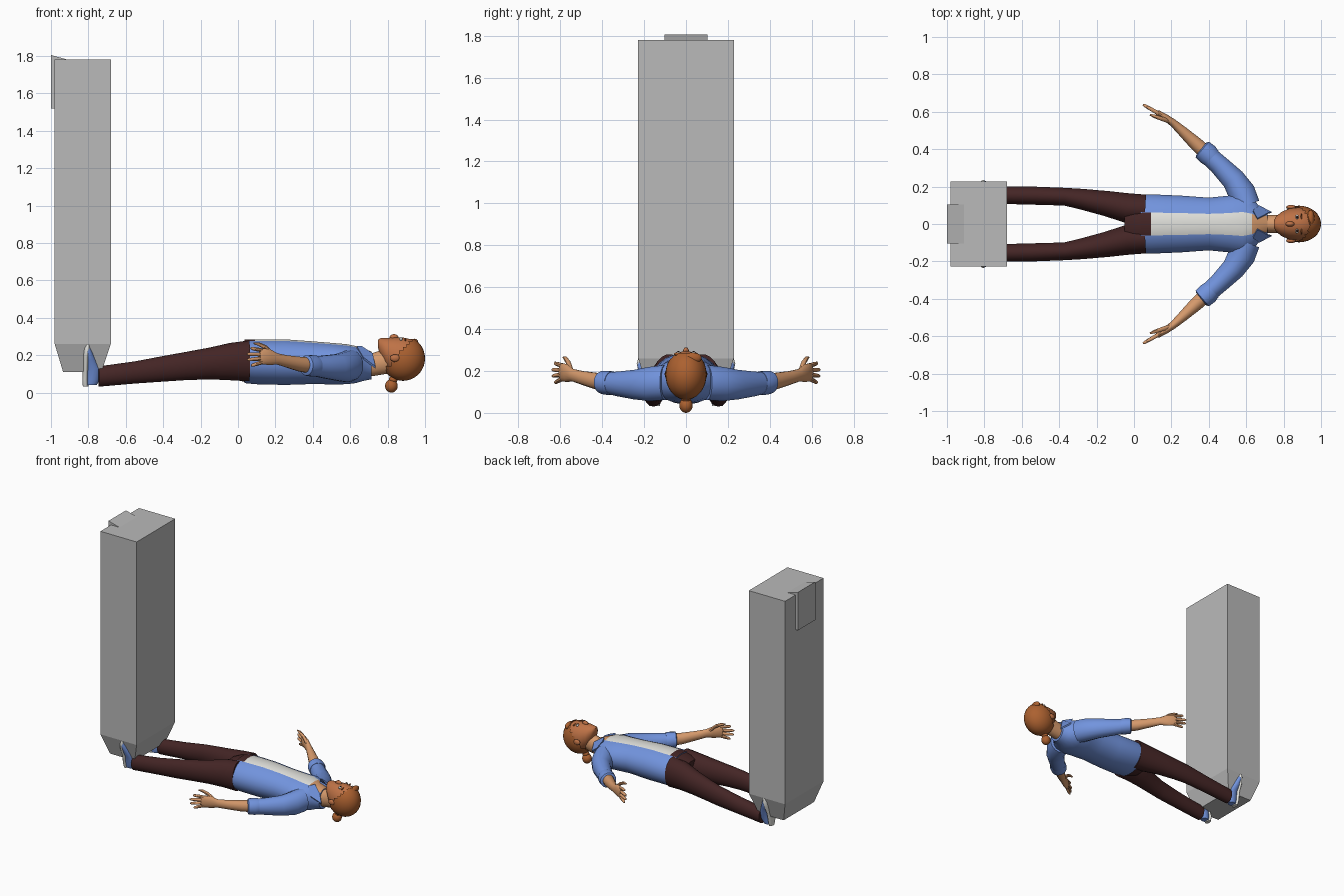
import bpy, bmesh, math
from mathutils import Vector


def mat(name, r, g, b):
    m = bpy.data.materials.new(name)
    lin = [((c / 255 + 0.055) / 1.055) ** 2.4 for c in (r, g, b)]
    m.diffuse_color = (*lin, 1)
    return m


GREY = mat("locker grey", 186, 186, 186)
BLUE = mat("denim blue", 114, 148, 222)
WHITE = mat("off white", 226, 226, 221)
BROWN = mat("dark brown cloth", 68, 37, 37)
SKIN = mat("skin", 214, 154, 108)
FACE = mat("face tan", 190, 114, 70)
HAIR = mat("auburn hair", 172, 97, 48)
DARK = mat("dark eyes", 45, 25, 20)
LIP = mat("lips", 150, 70, 52)


def finish(name, bm, mats, rule=None, smooth=True):
    bmesh.ops.recalc_face_normals(bm, faces=bm.faces)
    if rule:
        for f in bm.faces:
            f.material_index = rule(f.calc_center_median())
    me = bpy.data.meshes.new(name)
    bm.to_mesh(me)
    bm.free()
    for m in mats:
        me.materials.append(m)
    if smooth:
        me.shade_smooth()
        me.set_sharp_from_angle(angle=math.radians(45))
    ob = bpy.data.objects.new(name, me)
    bpy.context.collection.objects.link(ob)
    return ob


def loft(name, secs, mats, n=16, upright=False, rule=None):
    """Sections (x, y, z, r1, r2): elliptical rings across a level path, or level rings if upright."""
    bm = bmesh.new()
    rings = []
    for i, (x, y, z, r1, r2) in enumerate(secs):
        a, b = secs[max(i - 1, 0)], secs[min(i + 1, len(secs) - 1)]
        t = Vector((b[0] - a[0], b[1] - a[1], 0)).normalized()
        u, v = Vector((-t.y, t.x, 0)), Vector((0, 0, 1))
        if upright:
            u, v = Vector((1, 0, 0)), Vector((0, 1, 0))
        ring = []
        for k in range(n):
            ang = 2 * math.pi * (k + 0.5) / n
            ring.append(bm.verts.new(Vector((x, y, z)) + u * r1 * math.cos(ang) + v * r2 * math.sin(ang)))
        rings.append(ring)
    for p, q in zip(rings, rings[1:]):
        for k in range(n):
            bm.faces.new((p[k], p[(k + 1) % n], q[(k + 1) % n], q[k]))
    bm.faces.new(rings[0])
    bm.faces.new(rings[-1])
    return finish(name, bm, mats, rule)


def ball(name, loc, rad, m, seg=16, keep=None):
    bm = bmesh.new()
    bmesh.ops.create_uvsphere(bm, u_segments=seg, v_segments=seg // 2 + 2, radius=1)
    for v in bm.verts:
        v.co = Vector(loc) + Vector(v.co[i] * rad[i] for i in range(3))
    if keep:
        bad = [f for f in bm.faces if not keep(f.calc_center_median())]
        bmesh.ops.delete(bm, geom=bad, context='FACES')
    return finish(name, bm, [m])


# Tall locker with a tapered foot
bm = bmesh.new()
rings = []
for z, x0, x1, y in ((0.11, -0.935, -0.73, 0.18), (0.26, -0.98, -0.68, 0.228), (1.78, -0.98, -0.68, 0.228)):
    rings.append([bm.verts.new(p) for p in ((x0, -y, z), (x1, -y, z), (x1, y, z), (x0, y, z))])
for p, q in zip(rings, rings[1:]):
    for k in range(4):
        bm.faces.new((p[k], p[(k + 1) % 4], q[(k + 1) % 4], q[k]))
bm.faces.new(rings[0])
bm.faces.new(rings[-1])
finish("locker", bm, [GREY], smooth=False)

# Hooked plate over the locker's rear top edge
bm = bmesh.new()
prof = ((-1, 1.52), (-1, 1.805), (-0.91, 1.78), (-0.98, 1.775), (-0.98, 1.52))
sides = [[bm.verts.new((x, y, z)) for x, z in prof] for y in (-0.103, 0.103)]
for k in range(5):
    bm.faces.new((sides[0][k], sides[0][(k + 1) % 5], sides[1][(k + 1) % 5], sides[1][k]))
bm.faces.new(sides[0])
bm.faces.new(sides[1])
finish("hook_plate", bm, [GREY], smooth=False)


# Torso: open jacket over a pale top, trousers below and throat above
def torso_rule(c):
    if c.z < 0.19 or abs(c.y) > 0.36 * (0.155 if c.x < 0.6 else 0.12):
        return 0
    return 2 if c.x < 0.09 else 1 if c.x < 0.65 else 3


loft("jacket", [(0.035, 0, 0.167, 0.155, 0.117), (0.09, 0, 0.165, 0.16, 0.121), (0.25, 0, 0.163, 0.153, 0.123),
                (0.4, 0, 0.16, 0.142, 0.115), (0.5, 0, 0.155, 0.152, 0.112), (0.58, 0, 0.152, 0.168, 0.108),
                (0.63, 0, 0.15, 0.145, 0.1), (0.67, 0, 0.15, 0.095, 0.088), (0.715, 0, 0.145, 0.066, 0.074)],
     [BLUE, WHITE, BROWN, SKIN], 24, rule=torso_rule)
loft("hips", [(-0.05, 0, 0.165, 0.12, 0.085), (-0.01, 0, 0.167, 0.155, 0.1),
              (0.05, 0, 0.167, 0.152, 0.114), (0.09, 0, 0.165, 0.15, 0.114)], [BROWN], 24)
loft("neck", [(0.66, 0, 0.148, 0.055, 0.065), (0.72, 0, 0.15, 0.05, 0.063), (0.8, 0, 0.17, 0.05, 0.07)], [SKIN])

for s, side in ((1, "left"), (-1, "right")):
    # Collar flap
    bm = bmesh.new()
    flap = [bm.verts.new(p) for p in ((0.735, s * 0.065, 0.14), (0.72, s * 0.062, 0.21),
                                      (0.66, s * 0.03, 0.25), (0.635, s * 0.075, 0.248), (0.67, s * 0.1, 0.19))]
    f = bm.faces.new(flap)
    ext = bmesh.ops.extrude_face_region(bm, geom=[f])
    for v in ext["geom"]:
        if isinstance(v, bmesh.types.BMVert):
            v.co += Vector((0, -s * 0.006, -0.012))
    finish(side + "_collar", bm, [BLUE])

    # Trouser leg
    loft(side + "_leg", [(-0.745, s * 0.155, 0.086, 0.047, 0.055), (-0.55, s * 0.152, 0.108, 0.049, 0.06),
                         (-0.37, s * 0.146, 0.131, 0.048, 0.071), (-0.28, s * 0.133, 0.142, 0.056, 0.076),
                         (-0.15, s * 0.11, 0.156, 0.068, 0.086), (-0.04, s * 0.086, 0.166, 0.08, 0.101),
                         (0.06, s * 0.08, 0.17, 0.078, 0.11)], [BROWN], 20)

    # Shoe with pale sole, toes up and turned outward
    loft(side + "_shoe", [(-0.785, s * 0.15, 0.04, 0.03, 0.026), (-0.778, s * 0.152, 0.07, 0.042, 0.034),
                          (-0.775, s * 0.16, 0.13, 0.043, 0.036), (-0.79, s * 0.178, 0.175, 0.033, 0.039),
                          (-0.8, s * 0.195, 0.22, 0.022, 0.037), (-0.803, s * 0.205, 0.25, 0.011, 0.024)],
         [BLUE], upright=True)
    loft(side + "_sole", [(-0.815, s * 0.15, 0.034, 0.015, 0.026), (-0.817, s * 0.152, 0.07, 0.016, 0.036),
                          (-0.814, s * 0.165, 0.13, 0.015, 0.034), (-0.812, s * 0.184, 0.19, 0.018, 0.042),
                          (-0.806, s * 0.2, 0.235, 0.018, 0.036), (-0.802, s * 0.208, 0.26, 0.012, 0.02)],
         [WHITE], upright=True)

    # Sleeve and rolled cuff
    loft(side + "_sleeve", [(0.6, s * 0.1, 0.145, 0.075, 0.085), (0.575, s * 0.17, 0.138, 0.075, 0.083),
                            (0.53, s * 0.24, 0.135, 0.064, 0.072), (0.45, s * 0.32, 0.138, 0.054, 0.06),
                            (0.4, s * 0.365, 0.142, 0.051, 0.053)], [BLUE])
    loft(side + "_cuff", [(0.415, s * 0.352, 0.142, 0.054, 0.056), (0.395, s * 0.372, 0.143, 0.059, 0.058),
                          (0.365, s * 0.398, 0.145, 0.056, 0.055), (0.36, s * 0.402, 0.145, 0.044, 0.044)], [BLUE])

    # Forearm and palm
    loft(side + "_forearm", [(0.39, s * 0.375, 0.145, 0.04, 0.042), (0.33, s * 0.43, 0.152, 0.037, 0.04),
                             (0.26, s * 0.495, 0.167, 0.028, 0.033), (0.21, s * 0.54, 0.18, 0.021, 0.03),
                             (0.17, s * 0.568, 0.19, 0.019, 0.043), (0.13, s * 0.592, 0.194, 0.016, 0.044),
                             (0.115, s * 0.6, 0.194, 0.01, 0.036)], [SKIN])

    # Fanned fingers and raised thumb
    for i, (z0, z1, reach) in enumerate(((0.226, 0.237, 0.058), (0.204, 0.206, 0.076),
                                         (0.182, 0.176, 0.074), (0.162, 0.145, 0.055))):
        p = [(0.13 - reach * t * 1.05, s * (0.592 + reach * t * 0.6), z0 + (z1 - z0) * t, r, r)
             for t, r in ((0, 0.011), (0.5, 0.011), (0.9, 0.009), (1.03, 0.004))]
        loft(f"{side}_finger_{i + 1}", p, [SKIN], 8)
    loft(side + "_thumb", [(0.19, s * 0.55, 0.2, 0.014, 0.018), (0.15, s * 0.562, 0.24, 0.012, 0.014),
                           (0.11, s * 0.575, 0.26, 0.01, 0.01), (0.085, s * 0.585, 0.264, 0.005, 0.005)], [SKIN], 8)

    # Ear, eye, pupil and brow
    ball(side + "_ear", (0.84, s * 0.09, 0.185), (0.027, 0.012, 0.02), FACE, 12)
    ball(side + "_eye", (0.872, s * 0.036, 0.284), (0.009, 0.015, 0.009), WHITE, 12)
    ball(side + "_pupil", (0.872, s * 0.036, 0.29), (0.007, 0.007, 0.005), DARK, 10)
    ball(side + "_brow", (0.895, s * 0.038, 0.282), (0.004, 0.02, 0.007), HAIR, 10)

# Head, face up, with chin toward the chest
loft("head", [(0.748, 0, 0.262, 0.02, 0.02), (0.76, 0, 0.245, 0.042, 0.046), (0.79, 0, 0.215, 0.066, 0.078),
              (0.83, 0, 0.195, 0.083, 0.1), (0.88, 0, 0.187, 0.089, 0.109), (0.93, 0, 0.187, 0.082, 0.098),
              (0.97, 0, 0.187, 0.054, 0.066), (0.985, 0, 0.187, 0.02, 0.025)], [FACE], 24)
ball("nose", (0.834, 0, 0.294), (0.024, 0.014, 0.019), FACE, 12)
ball("mouth", (0.793, 0, 0.283), (0.008, 0.022, 0.009), LIP, 12)

# Swept-back hair and bun
ball("hair", (0.882, 0, 0.183), (0.118, 0.098, 0.12), HAIR, 32, keep=lambda c: c.x > 0.765 + 0.9 * (c.z - 0.1))
ball("fringe", (0.945, 0.03, 0.262), (0.02, 0.045, 0.026), HAIR)
ball("bun", (0.82, 0, 0.036), (0.034, 0.032, 0.036), HAIR)
ball("bun_base", (0.83, 0, 0.07), (0.024, 0.024, 0.02), HAIR)
